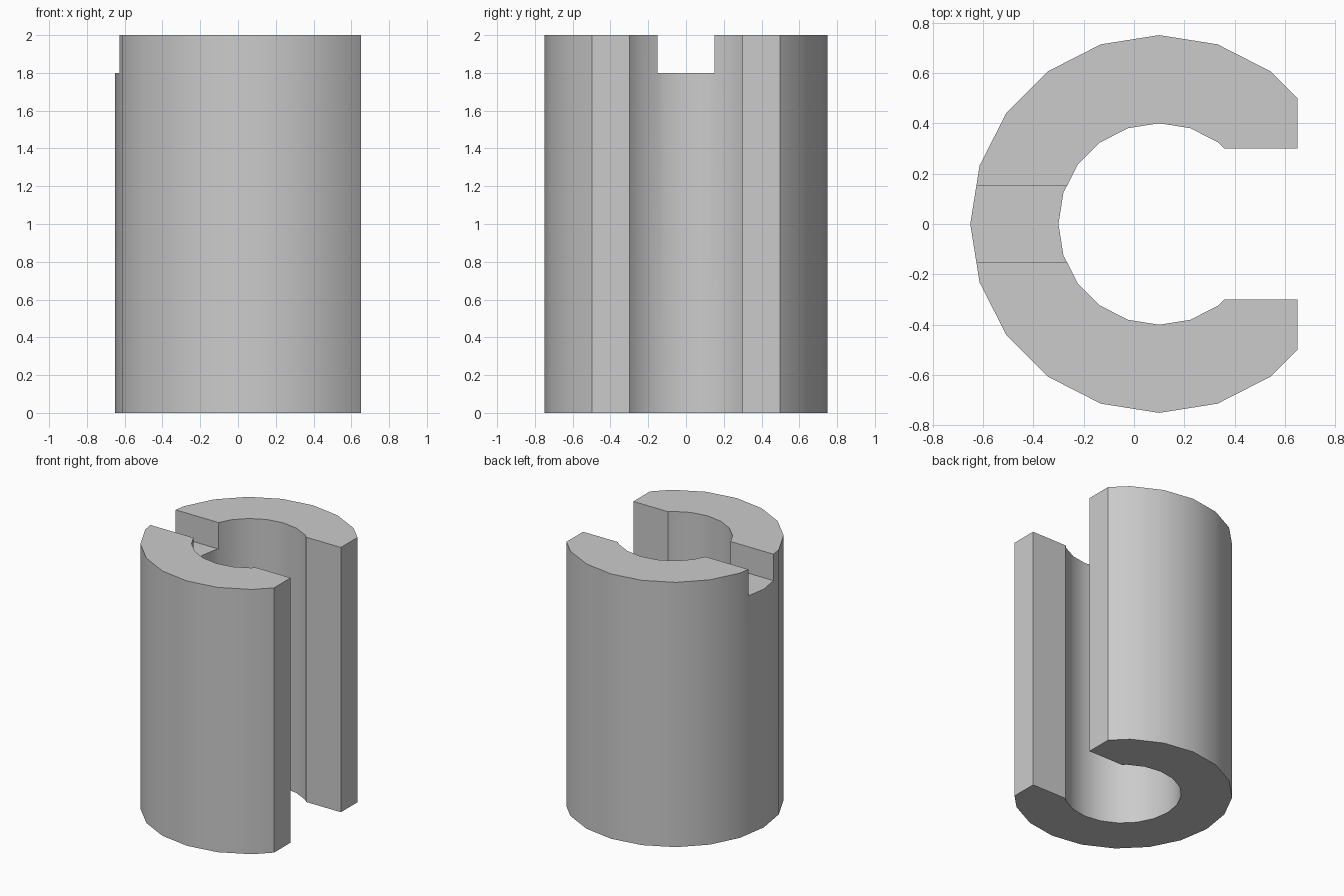
import bpy, bmesh
from math import cos, sin, pi, radians

cube = bpy.data.objects.get("Cube")
if cube:
    bpy.data.objects.remove(cube, do_unlink=True)

SIDES, CENTRE_X, HEIGHT = 20, 0.1, 2.0
OUTER, INNER = 0.75, 0.4
FLAT_X, SLOT_Y = 0.65, 0.3

grey = bpy.data.materials.new("plain grey")
grey.use_nodes = True
grey.diffuse_color = (0.6, 0.6, 0.6, 1)
grey.node_tree.nodes["Principled BSDF"].inputs["Base Color"].default_value = (0.6, 0.6, 0.6, 1)


def ring_point(radius, step):
    a = 2 * pi * step / SIDES
    return (CENTRE_X + radius * cos(a), radius * sin(a))


def add_object(name, bm):
    bmesh.ops.recalc_face_normals(bm, faces=bm.faces)
    mesh = bpy.data.meshes.new(name)
    bm.to_mesh(mesh)
    bm.free()
    obj = bpy.data.objects.new(name, mesh)
    bpy.context.collection.objects.link(obj)
    mesh.materials.append(grey)
    return obj


def where(p, q, axis, value):
    """Point on the segment p-q at the given coordinate."""
    t = (value - p[axis]) / (q[axis] - p[axis])
    return tuple(a + t * (b - a) for a, b in zip(p, q))


# C-shaped outline: outer arc cut by a flat, inner arc cut by the slot
outer_end = where(ring_point(OUTER, 3), ring_point(OUTER, 2), 0, FLAT_X)
inner_end = where(ring_point(INNER, 3), ring_point(INNER, 2), 1, SLOT_Y)
mirror = lambda p: (p[0], -p[1])
outline = [outer_end] + [ring_point(OUTER, i) for i in range(3, SIDES - 2)]
outline += [mirror(outer_end), (FLAT_X, -SLOT_Y), mirror(inner_end)]
outline += [ring_point(INNER, i) for i in range(SIDES - 3, 2, -1)]
outline += [inner_end, (FLAT_X, SLOT_Y)]

# Sleeve body
bm = bmesh.new()
base = bm.faces.new([bm.verts.new((x, y, 0)) for x, y in outline])
top = bmesh.ops.extrude_face_region(bm, geom=[base], use_keep_orig=True)["geom"]
bmesh.ops.translate(bm, vec=(0, 0, HEIGHT),
                    verts=[v for v in top if isinstance(v, bmesh.types.BMVert)])
sleeve = add_object("slotted_sleeve", bm)

# Notch across the closed side of the rim
bm = bmesh.new()
bmesh.ops.create_cube(bm, size=1)
bmesh.ops.scale(bm, vec=(0.7, 0.3, 0.4), verts=bm.verts)
bmesh.ops.translate(bm, vec=(-0.5, 0, HEIGHT), verts=bm.verts)
cutter = add_object("notch_cutter", bm)

bpy.context.view_layer.objects.active = sleeve
sleeve.select_set(True)
cut = sleeve.modifiers.new("notch", 'BOOLEAN')
cut.operation, cut.solver, cut.object = 'DIFFERENCE', 'EXACT', cutter
bpy.ops.object.modifier_apply(modifier=cut.name)
bpy.data.objects.remove(cutter, do_unlink=True)

# Smooth walls, crisp rims
bpy.ops.object.select_all(action='DESELECT')
sleeve.select_set(True)
bpy.context.view_layer.objects.active = sleeve
bpy.ops.object.shade_smooth_by_angle(angle=radians(30))
